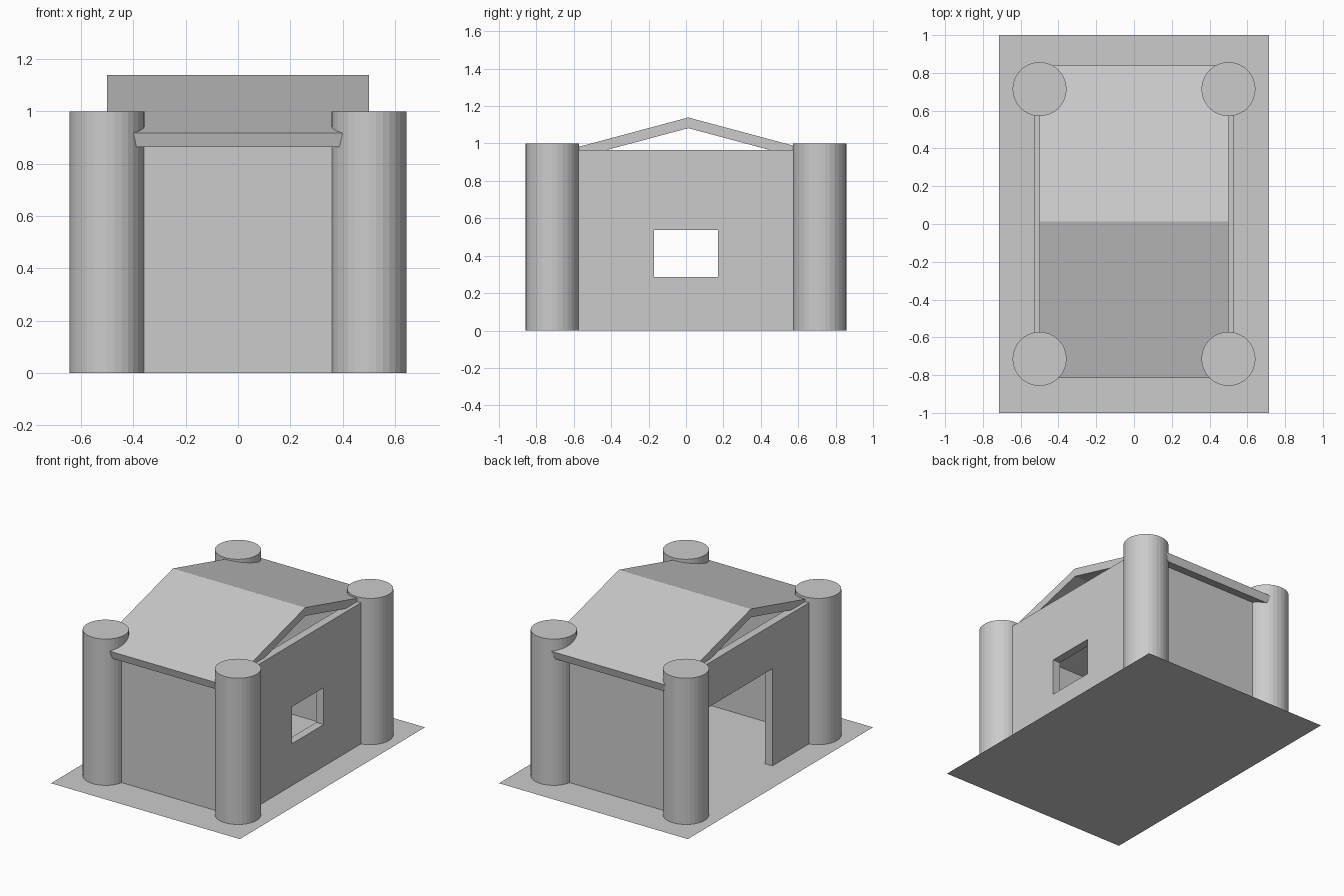
import bpy, bmesh
from math import radians, sin, cos, tan
from mathutils import Vector

if "Cube" in bpy.data.objects:
    bpy.data.objects.remove(bpy.data.objects["Cube"])


def make_object(name, bm):
    bmesh.ops.recalc_face_normals(bm, faces=bm.faces)
    mesh = bpy.data.meshes.new(name)
    bm.to_mesh(mesh)
    bm.free()
    obj = bpy.data.objects.new(name, mesh)
    bpy.context.collection.objects.link(obj)
    return obj


def box(name, lo, hi):
    lo, hi = Vector(lo), Vector(hi)
    bm = bmesh.new()
    bmesh.ops.create_cube(bm, size=1)
    bmesh.ops.scale(bm, vec=hi - lo, verts=bm.verts)
    bmesh.ops.translate(bm, vec=(lo + hi) / 2, verts=bm.verts)
    return make_object(name, bm)


def cut(target, name, lo, hi):
    cutter = box(name, lo, hi)
    cutter.hide_render = True
    cutter.hide_viewport = True
    mod = target.modifiers.new(name, 'BOOLEAN')
    mod.operation = 'DIFFERENCE'
    mod.solver = 'EXACT'
    mod.object = cutter


TX, TY = 0.5, 0.714      # tower centres
HALF = 0.028             # half wall thickness

# Ground slab (a single flat sheet)
bpy.ops.mesh.primitive_plane_add(size=2)
base = bpy.context.object
base.name = "base_sheet"
for v in base.data.vertices:
    v.co.x *= 0.714

# Four round corner towers
for sx, side in ((-1, "left"), (1, "right")):
    for sy, end in ((-1, "front"), (1, "back")):
        bpy.ops.mesh.primitive_cylinder_add(
            vertices=32, radius=0.143, depth=1, location=(sx * TX, sy * TY, 0.5))
        bpy.context.object.name = f"{end}_{side}_tower"

# Front and back walls, tops hidden inside the roof
for sy, end in ((-1, "front"), (1, "back")):
    box(f"{end}_wall", (-TX, sy * TY - HALF, 0), (TX, sy * TY + HALF, 0.9))

# Right wall with window
right = box("right_wall", (TX - HALF, -TY, 0), (TX + HALF, TY, 0.965))
cut(right, "window_cutter", (0.3, -0.171, 0.286), (0.7, 0.171, 0.538))

# Left wall with wide doorway
left = box("left_wall", (-TX - HALF, -TY, 0), (-TX + HALF, TY, 0.965))
cut(left, "door_cutter", (-0.7, -0.18, -0.1), (-0.3, 0.534, 0.664))

# Gable roof: chevron profile extruded along x
pitch, thick, ridge_y, ridge_z, run = radians(15), 0.055, 0.012, 1.139, 0.828
eave_z = ridge_z - run * tan(pitch)
low_y, low_z = run - thick * sin(pitch), eave_z - thick * cos(pitch)
profile = [(-run, eave_z), (0, ridge_z), (run, eave_z),
           (low_y, low_z), (0, ridge_z - thick / cos(pitch)), (-low_y, low_z)]
bm = bmesh.new()
face = bm.faces.new([bm.verts.new((-TX, ridge_y + y, z)) for y, z in profile])
ext = bmesh.ops.extrude_face_region(bm, geom=[face], use_keep_orig=True)
bmesh.ops.translate(bm, vec=(2 * TX, 0, 0),
                    verts=[g for g in ext["geom"] if isinstance(g, bmesh.types.BMVert)])
make_object("roof", bm)
